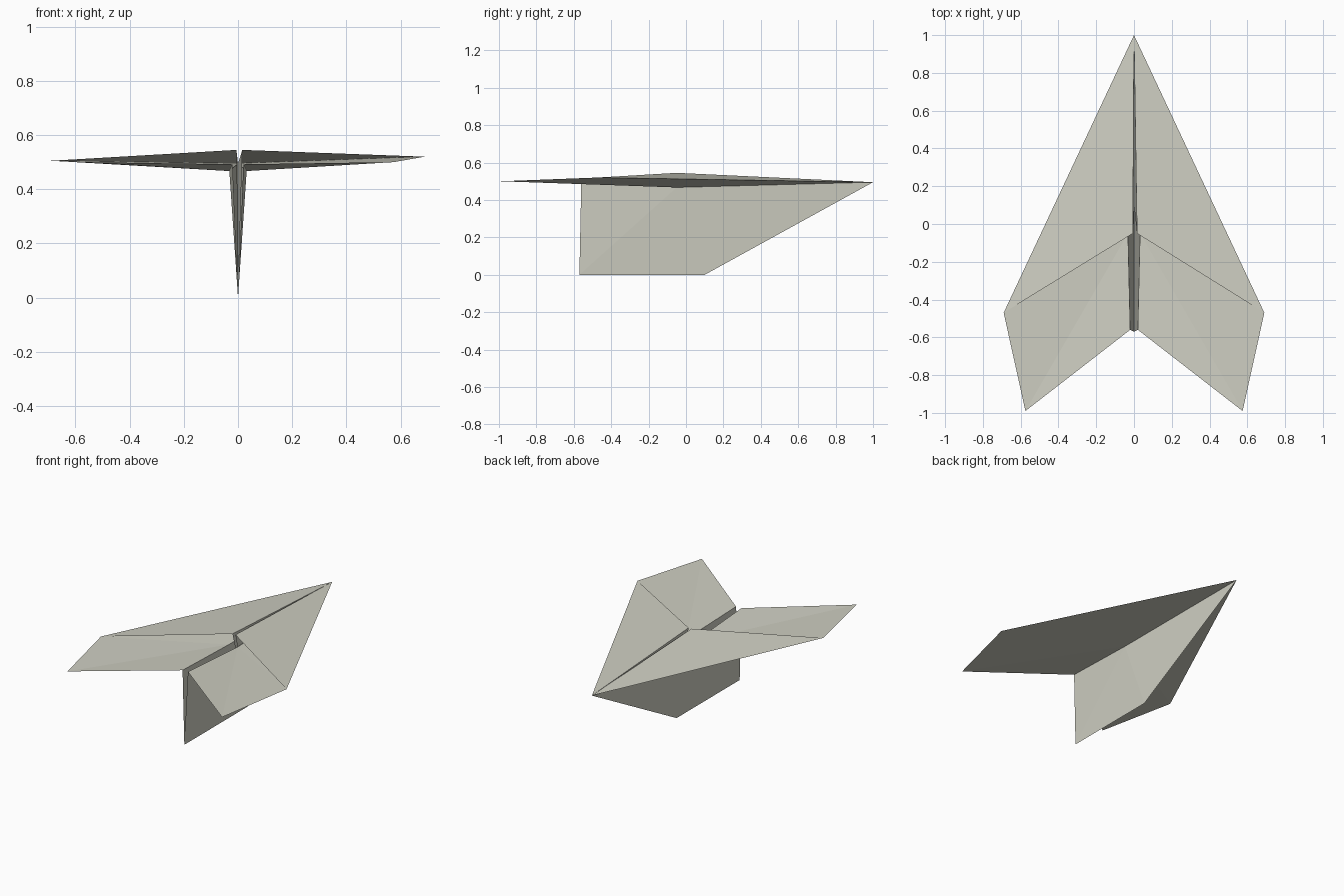
import bpy, bmesh

if "Cube" in bpy.data.objects:
    bpy.data.objects.remove(bpy.data.objects["Cube"])

paper = bpy.data.materials.new("warm_grey_paper")
paper.diffuse_color = (0.62, 0.62, 0.54, 1)
paper.use_nodes = True
paper.node_tree.nodes["Principled BSDF"].inputs["Base Color"].default_value = paper.diffuse_color

def sheet(name, points, faces):
    """One flat-faced piece of folded paper."""
    mesh = bpy.data.meshes.new(name)
    bm = bmesh.new()
    verts = [bm.verts.new(p) for p in points]
    for f in faces:
        bm.faces.new([verts[i] for i in f])
    bmesh.ops.recalc_face_normals(bm, faces=bm.faces)
    bm.to_mesh(mesh)
    bm.free()
    mesh.materials.append(paper)
    bpy.context.collection.objects.link(bpy.data.objects.new(name, mesh))

# Shared centre-fold points
nose = (0, 1, 0.495)
keel_front, keel_back = (0, 0.1, 0), (0, -0.57, 0)

for side, s, tip_z, flap_x in (("left", -1, 0.505, 0.006), ("right", 1, 0.52, 0.016)):
    tip = (s * 0.69, -0.47, tip_z)
    tail = (s * 0.575, -0.99, 0.50)
    root = (s * 0.032, -0.05, 0.467)
    root_back = (s * 0.02, -0.56, 0.492)
    flap_root = (s * flap_x, -0.05, 0.545)

    # Lower wing layer, full outline
    sheet(side + "_wing", [nose, root, root_back, tail, tip],
          [(0, 1, 4), (1, 3, 4), (1, 2, 3)])
    # Upper folded flap, lifted along its inner edge
    sheet(side + "_wing_flap", [nose, flap_root, tip], [(0, 1, 2)])
    # Outer keel panel
    sheet(side + "_keel", [nose, root, root_back, keel_back, keel_front],
          [(0, 1, 4), (1, 2, 3), (1, 3, 4)])
    # Inner keel layer, continuing the flap down into the fold
    sheet(side + "_inner_keel", [nose, flap_root, keel_front], [(0, 1, 2)])
